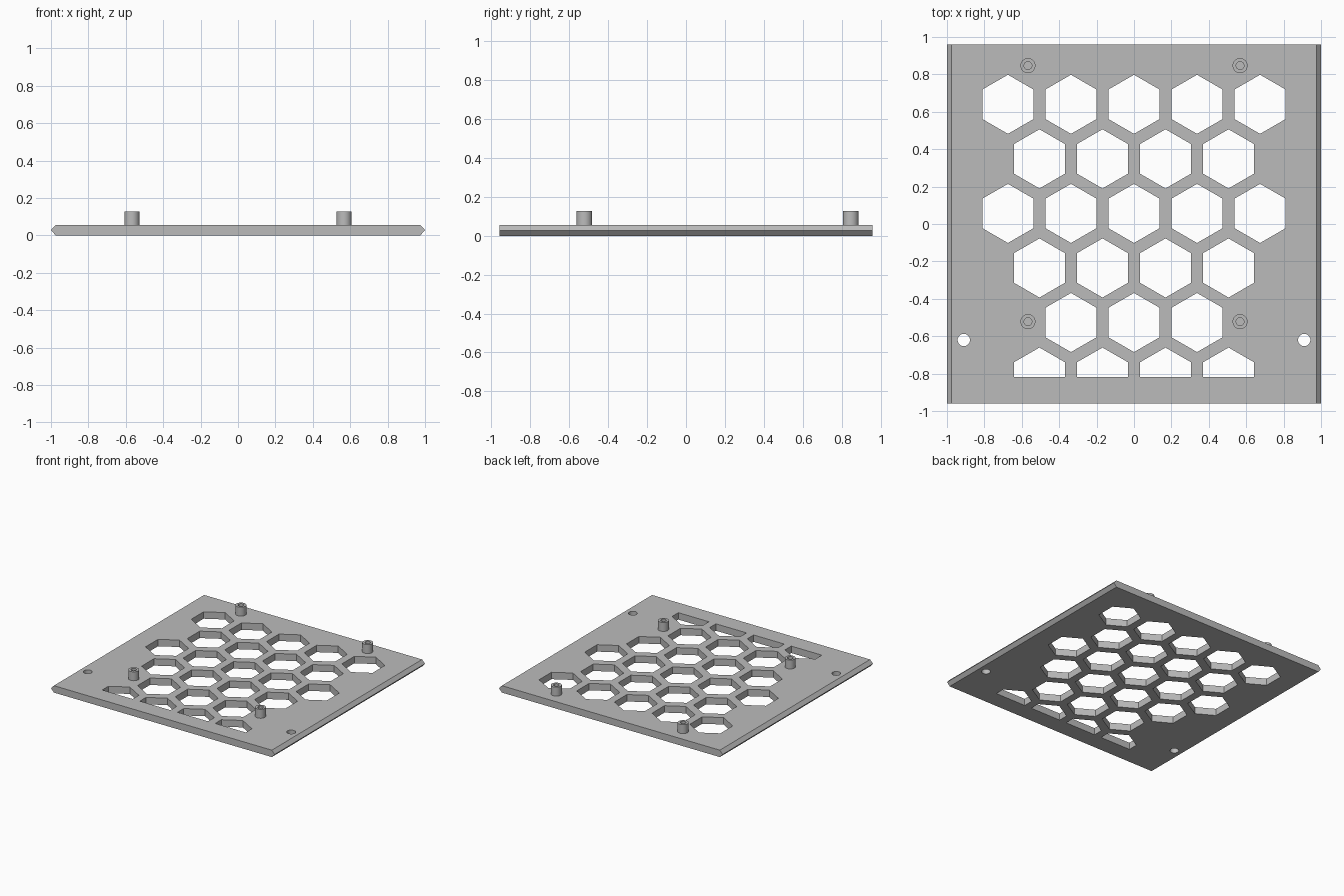
import bpy, bmesh, math

cube = bpy.data.objects.get("Cube")
if cube:
    bpy.data.objects.remove(cube, do_unlink=True)

THICK, HALF_Y = 0.056, 0.96
PITCH, ROW_STEP, HEX_R = 0.337, 0.2917, 0.158
LAST_ROW = -0.8185

grey = bpy.data.materials.new("grey")
grey.use_nodes = True
grey.diffuse_color = (0.5, 0.5, 0.5, 1)
grey.node_tree.nodes["Principled BSDF"].inputs["Base Color"].default_value = (0.5, 0.5, 0.5, 1)


def make_object(name, bm):
    bmesh.ops.recalc_face_normals(bm, faces=bm.faces)
    mesh = bpy.data.meshes.new(name)
    bm.to_mesh(mesh)
    bm.free()
    mesh.materials.append(grey)
    obj = bpy.data.objects.new(name, mesh)
    bpy.context.collection.objects.link(obj)
    return obj


def extrude(bm, points, direction):
    face = bm.faces.new([bm.verts.new(p) for p in points])
    result = bmesh.ops.extrude_face_region(bm, geom=[face])
    verts = [g for g in result["geom"] if isinstance(g, bmesh.types.BMVert)]
    bmesh.ops.translate(bm, verts=verts, vec=direction)


def ring(x, y, z, radius, sides, turn=0):
    angles = [2 * math.pi * i / sides + turn for i in range(sides)]
    return [(x + radius * math.cos(a), y + radius * math.sin(a), z) for a in angles]


# Plate with pointed left and right edges
bm = bmesh.new()
profile = [(-0.975, 0), (0.975, 0), (1, THICK / 2),
           (0.975, THICK), (-0.975, THICK), (-1, THICK / 2)]
extrude(bm, [(x, -HALF_Y, z) for x, z in profile], (0, 2 * HALF_Y, 0))
plate = make_object("vent_plate", bm)

# Cutters: honeycomb rows, with the last row cut off straight, and screw holes
bm = bmesh.new()
for row, count in enumerate((5, 4, 5, 4, 3, 4)):
    y = LAST_ROW + (5 - row) * ROW_STEP
    for i in range(count):
        x = (i - (count - 1) / 2) * PITCH
        points = ring(x, y, -0.1, HEX_R, 6, math.pi / 6)
        if row == 5:
            half = HEX_R * math.cos(math.pi / 6)
            points = points[:3] + [(x - half, y, -0.1), (x + half, y, -0.1)]
        extrude(bm, points, (0, 0, 0.3))
for side in (-1, 1):
    extrude(bm, ring(side * 0.91, -0.62, -0.1, 0.033, 32), (0, 0, 0.3))
cutter = make_object("hole_cutter", bm)
cutter.hide_render = True

cut = plate.modifiers.new("holes", "BOOLEAN")
cut.operation = "DIFFERENCE"
cut.solver = "EXACT"
cut.object = cutter
bpy.context.view_layer.objects.active = plate
bpy.ops.object.modifier_apply(modifier=cut.name)
bpy.data.objects.remove(cutter, do_unlink=True)

# Four hollow mounting posts
for side, x in (("right", -0.567), ("left", 0.567)):
    for end, y in (("front", -0.522), ("back", 0.847)):
        bm = bmesh.new()
        section = [(0.021, 0.045), (0.04, 0.045), (0.04, 0.128), (0.021, 0.128)]
        loops = [[bm.verts.new(p) for p in ring(0, 0, z, r, 32)] for r, z in section]
        for a, b in zip(loops, loops[1:] + loops[:1]):
            for i in range(32):
                j = (i + 1) % 32
                bm.faces.new((a[i], a[j], b[j], b[i]))
        post = make_object(f"{end}_{side}_post", bm)
        post.location = (x, y, 0)
        bpy.ops.object.select_all(action="DESELECT")
        post.select_set(True)
        bpy.context.view_layer.objects.active = post
        bpy.ops.object.shade_smooth_by_angle(angle=math.radians(30))
